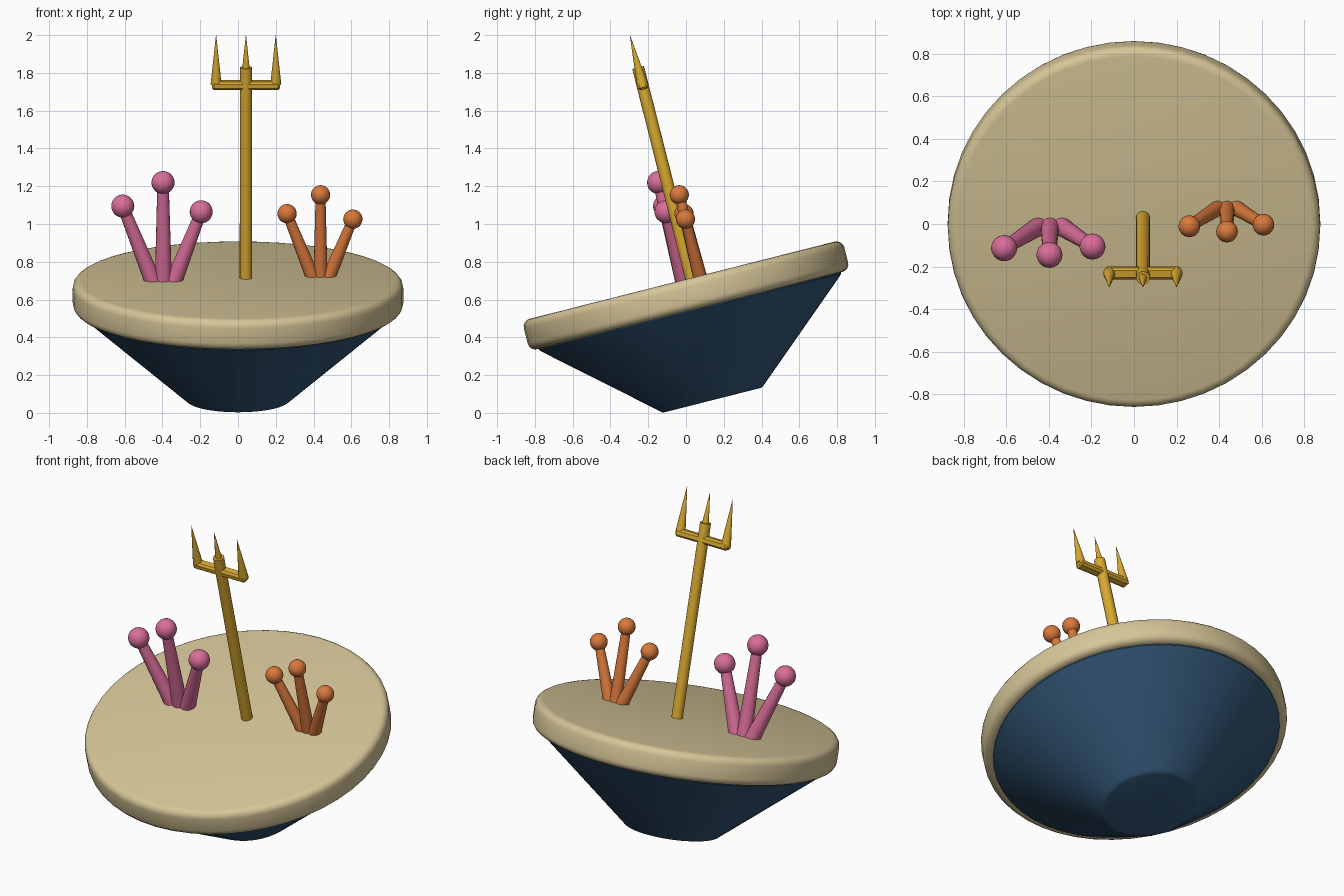
import bpy, bmesh, math
from mathutils import Matrix, Vector

if "Cube" in bpy.data.objects:
    bpy.data.objects.remove(bpy.data.objects["Cube"])

# Everything is built upright around the deck centre, then tilted forward as one
TILT = Matrix.Translation((0, 0, 0.622)) @ Matrix.Rotation(math.radians(14.2), 4, 'X')


def material(name, rgb):
    m = bpy.data.materials.new(name)
    m.diffuse_color = (*rgb, 1)
    m.use_nodes = True
    m.node_tree.nodes["Principled BSDF"].inputs["Base Color"].default_value = m.diffuse_color
    return m


SAND = material("sand", (0.67, 0.56, 0.31))
BLUE = material("deep_blue", (0.032, 0.092, 0.18))
PINK = material("coral_pink", (0.70, 0.155, 0.32))
ORANGE = material("coral_orange", (0.70, 0.19, 0.045))
GOLD = material("gold", (0.70, 0.40, 0.03))


def finish(bm, name, mat):
    bmesh.ops.recalc_face_normals(bm, faces=bm.faces)
    me = bpy.data.meshes.new(name)
    bm.to_mesh(me)
    bm.free()
    me.materials.append(mat)
    ob = bpy.data.objects.new(name, me)
    ob.matrix_world = TILT
    bpy.context.collection.objects.link(ob)
    bpy.ops.object.select_all(action='DESELECT')
    ob.select_set(True)
    bpy.context.view_layer.objects.active = ob
    bpy.ops.object.shade_smooth_by_angle(angle=math.radians(32))
    return ob


def add_rod(bm, a, b, r1, r2, sides):
    """Tapered rod from point a to point b."""
    a, b = Vector(a), Vector(b)
    d = b - a
    rot = d.to_track_quat('Z', 'Y').to_matrix().to_4x4()
    bmesh.ops.create_cone(bm, cap_ends=True, segments=sides, radius1=r1, radius2=r2,
                          depth=d.length, matrix=Matrix.Translation((a + b) / 2) @ rot)


def lathe(name, profile, mat, sides=48):
    """Spin a (radius, height) profile into a closed solid."""
    bm = bmesh.new()
    rings = []
    for r, z in profile:
        rings.append([bm.verts.new((r * math.cos(t), r * math.sin(t), z))
                      for t in (2 * math.pi * i / sides for i in range(sides))])
    for lo, hi in zip(rings, rings[1:]):
        for i in range(sides):
            j = (i + 1) % sides
            bm.faces.new((lo[i], lo[j], hi[j], hi[i]))
    bm.faces.new(rings[0][::-1])
    bm.faces.new(rings[-1])
    return finish(bm, name, mat)


# Round deck with softened rim
R, H, B = 0.875, 0.083, 0.042
rim = []
for sign in (-1, 1):
    for k in range(5):
        a = math.radians(k * 22.5 if sign == 1 else k * 22.5 - 90)
        rim.append((R - B + B * math.cos(a), sign * (H - B) + B * math.sin(a)))
lathe("sand_deck", rim, SAND)

# Tapered hull with lightly rounded edges
lathe("hull", [(0.262, -0.572), (0.274, -0.569), (0.288, -0.557),
               (0.812, -0.103), (0.824, -0.090), (0.826, -0.075)], BLUE)


# Coral clusters: three tapered stems with ball tips
def coral(name, mat, depth, bases, tips, r_base, r_top, r_ball):
    bm = bmesh.new()
    for x0, (x1, z1) in zip(bases, tips):
        add_rod(bm, (x0, depth, 0.075), (x1, depth, z1), r_base, r_top, 16)
        bmesh.ops.create_uvsphere(bm, u_segments=24, v_segments=14, radius=r_ball,
                                  matrix=Matrix.Translation((x1, depth, z1)))
    finish(bm, name, mat)


coral("pink_coral", PINK, 0.006, (-0.45, -0.395, -0.34),
      ((-0.61, 0.486), (-0.397, 0.615), (-0.195, 0.455)), 0.045, 0.03, 0.061)
coral("orange_coral", ORANGE, 0.096, (0.395, 0.437, 0.48),
      ((0.26, 0.422), (0.437, 0.525), (0.608, 0.392)), 0.037, 0.026, 0.051)

# Trident shaft
TX, TY = 0.042, 0.05
bm = bmesh.new()
add_rod(bm, (TX, TY, 0.075), (TX, TY, 1.232), 0.033, 0.032, 16)
finish(bm, "trident_shaft", GOLD)

# Trident crossbar with chamfered edges
bm = bmesh.new()
bmesh.ops.create_cube(bm, size=1, matrix=Matrix.Translation((TX, TY, 1.135))
                      @ Matrix.Diagonal((0.36, 0.056, 0.046, 1)))
bmesh.ops.bevel(bm, geom=bm.edges[:], offset=0.011, segments=1, affect='EDGES')
finish(bm, "trident_crossbar", GOLD)

# Trident prongs
for label, dx in (("left", -0.158), ("middle", 0), ("right", 0.158)):
    bm = bmesh.new()
    add_rod(bm, (TX + dx, TY, 1.14), (TX + dx, TY, 1.41), 0.029, 0.0005, 12)
    finish(bm, label + "_prong", GOLD)
